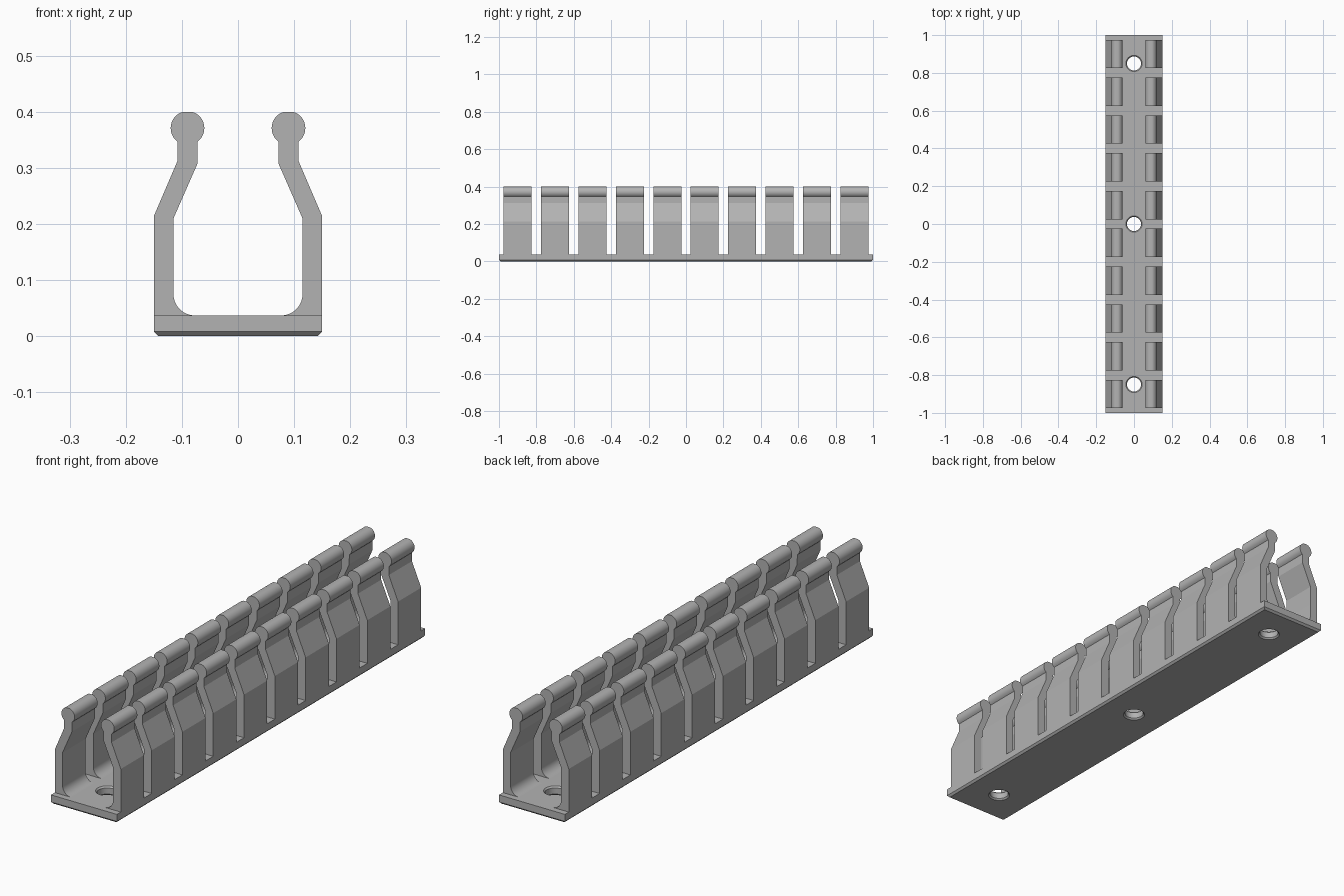
import bpy, bmesh, math

cube = bpy.data.objects.get("Cube")
if cube:
    bpy.data.objects.remove(cube, do_unlink=True)

grey = bpy.data.materials.new("mid grey plastic")
grey.use_nodes = True
colour = (0.45, 0.45, 0.45, 1)
grey.diffuse_color = colour
grey.node_tree.nodes["Principled BSDF"].inputs["Base Color"].default_value = colour

BASE_TOP = 0.037
CHAMFER = 0.008


def make_object(name, bm):
    bmesh.ops.recalc_face_normals(bm, faces=bm.faces)
    mesh = bpy.data.meshes.new(name)
    bm.to_mesh(mesh)
    bm.free()
    mesh.materials.append(grey)
    obj = bpy.data.objects.new(name, mesh)
    bpy.context.collection.objects.link(obj)
    return obj


def loft(name, rings):
    """Join closed rings of points and cap both ends."""
    bm = bmesh.new()
    loops = [[bm.verts.new(p) for p in ring] for ring in rings]
    n = len(loops[0])
    for a, b in zip(loops, loops[1:]):
        for i in range(n):
            j = (i + 1) % n
            bm.faces.new((a[i], a[j], b[j], b[i]))
    bm.faces.new(loops[0])
    bm.faces.new(loops[-1])
    return make_object(name, bm)


def arc(cx, cz, r, start, end, steps):
    angles = [math.radians(start + (end - start) * i / steps) for i in range(steps + 1)]
    return [(cx + r * math.cos(a), cz + r * math.sin(a)) for a in angles]


def smooth(obj):
    bpy.ops.object.select_all(action='DESELECT')
    obj.select_set(True)
    bpy.context.view_layer.objects.active = obj
    bpy.ops.object.shade_smooth_by_angle(angle=math.radians(20))


# Base plate with a chamfered underside edge
def rectangle(inset, z):
    x, y = 0.15 - inset, 1 - inset
    return [(-x, -y, z), (x, -y, z), (x, y, z), (-x, y, z)]


base = loft("base_plate", [rectangle(CHAMFER, 0), rectangle(0, CHAMFER), rectangle(0, BASE_TOP)])

# Screw holes with chamfered rims
hole_steps = [(0.048, -0.005), (0.037, 0.006), (0.037, BASE_TOP - 0.006), (0.048, BASE_TOP + 0.005)]
for y in (-0.85, 0, 0.85):
    cutter = loft("hole_cutter", [[(px, y + py, z) for px, py in arc(0, 0, r, 0, 352.5, 47)]
                                  for r, z in hole_steps])
    cutter.hide_render = True
    cut = base.modifiers.new("screw_hole", 'BOOLEAN')
    cut.operation = 'DIFFERENCE'
    cut.solver = 'EXACT'
    cut.object = cutter
    bpy.context.view_layer.objects.active = base
    bpy.ops.object.modifier_apply(modifier=cut.name)
    bpy.data.objects.remove(cutter, do_unlink=True)
smooth(base)

# Finger outline: angled wall, rounded bead on top, fillet at the foot
bead = [(x, min(z, 0.4)) for x, z in arc(0.09, 0.371, 0.03, -53, 233, 32)]
fillet = arc(0.077, 0.075, 0.038, 0, -90, 10)
outline = ([(0.15, BASE_TOP), (0.15, 0.214), (0.108, 0.312)] + bead
           + [(0.072, 0.308), (0.115, 0.21)] + fillet)

# Two mirrored rows of clip fingers
for side, label in ((1, "left"), (-1, "right")):
    for i in range(10):
        y = -0.9 + 0.2 * i
        finger = loft(f"{label}_finger_{i + 1}",
                      [[(side * x, y + dy, z) for x, z in outline] for dy in (-0.075, 0.075)])
        smooth(finger)
